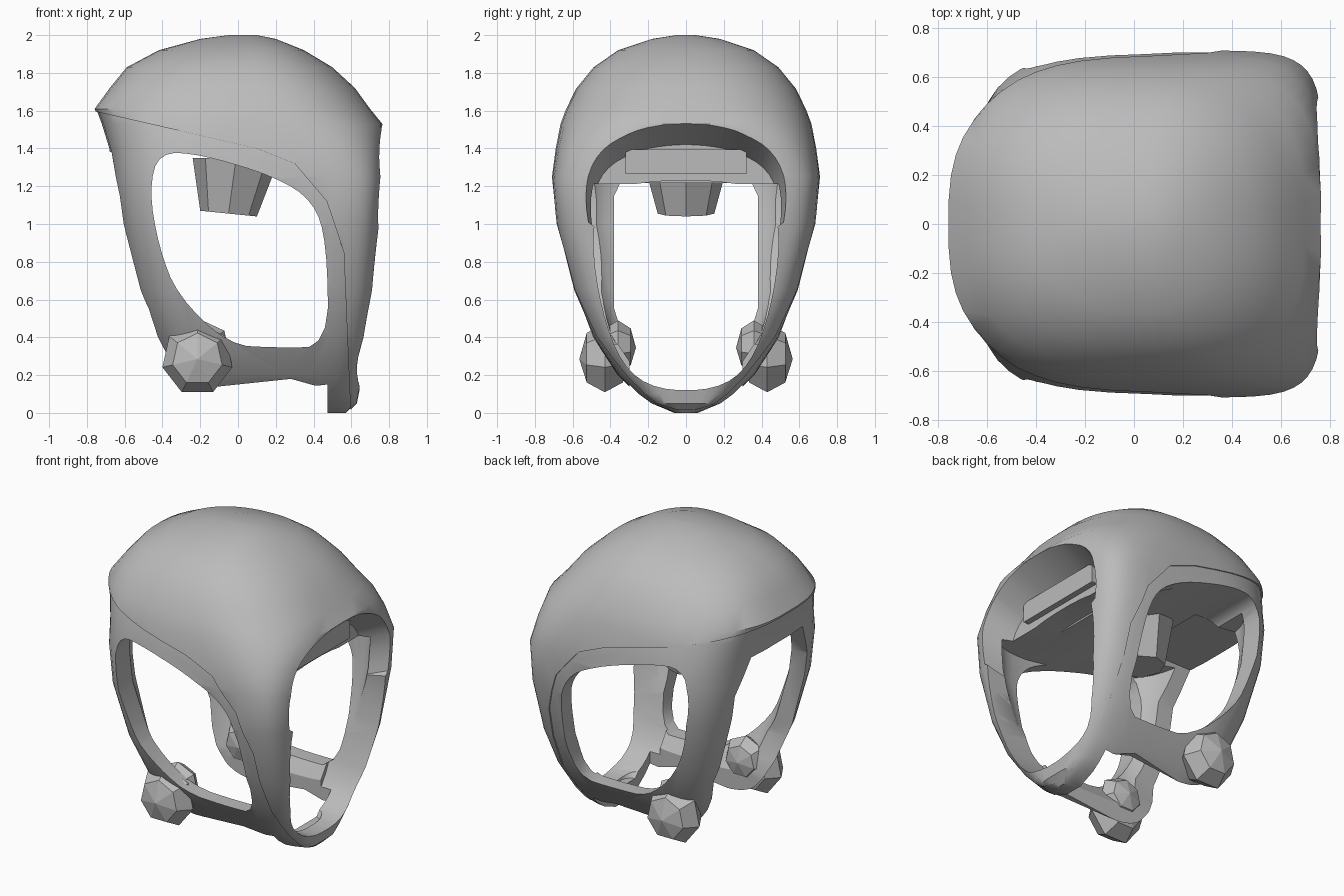
import bpy, bmesh, math
from mathutils import Matrix, Vector

old = bpy.data.objects.get("Cube")
if old:
    bpy.data.objects.remove(old, do_unlink=True)

grey = bpy.data.materials.new("plain_grey")
grey.use_nodes = True
colour = (0.5, 0.5, 0.5, 1)
grey.diffuse_color = colour
grey.node_tree.nodes["Principled BSDF"].inputs["Base Color"].default_value = colour

# Height, back x, front x, half width, back roundness, front roundness
LEVELS = [
    (0.0, -.25, .58, .08, 4, 4), (.05, -.28, .63, .2, 4, 5),
    (.1, -.3, .64, .27, 4, 5), (.2, -.36, .66, .37, 4, 5),
    (.4, -.46, .695, .5, 4, 6), (.65, -.55, .73, .605, 4, 6.5),
    (1.0, -.63, .755, .69, 4, 7), (1.25, -.67, .77, .71, 3.6, 6.5),
    (1.4, -.69, .77, .69, 3.3, 4.5), (1.53, -.73, .765, .665, 3, 3.2),
    (1.61, -.76, .7, .635, 2.8, 2.8), (1.72, -.68, .62, .58, 2.7, 2.5),
    (1.83, -.59, .5, .49, 2.5, 2.3), (1.92, -.42, .35, .36, 2.3, 2.2),
    (1.98, -.2, .2, .18, 2, 2), (2.0, -.05, .1, .05, 2, 2),
]
SIDES = 48


def mesh_object(name, bm):
    bmesh.ops.recalc_face_normals(bm, faces=bm.faces)
    mesh = bpy.data.meshes.new(name)
    bm.to_mesh(mesh)
    bm.free()
    mesh.materials.append(grey)
    obj = bpy.data.objects.new(name, mesh)
    bpy.context.collection.objects.link(obj)
    return obj


def head_volume(name, inset):
    """Stack rounded horizontal sections into a closed volume."""
    bm = bmesh.new()
    rings = []
    for z, back, front, half, p_back, p_front in LEVELS:
        ring = []
        for i in range(SIDES):
            a = math.tau * (i + .5) / SIDES
            c, s = math.cos(a), math.sin(a)
            p = p_front if c > 0 else p_back
            reach = (front if c > 0 else -back) - (.05 if c > 0 else -.05)
            reach = max(reach - inset, .02)
            x = .05 + math.copysign(abs(c) ** (2 / p), c) * reach
            y = math.copysign(abs(s) ** (2 / p), s) * max(half - inset, .02)
            ring.append(bm.verts.new((x, y, z)))
        rings.append(ring)
    for low, high in zip(rings, rings[1:]):
        for i in range(SIDES):
            j = (i + 1) % SIDES
            bm.faces.new((low[i], low[j], high[j], high[i]))
    bm.faces.new(rings[0][::-1])
    bm.faces.new(rings[-1])
    return mesh_object(name, bm)


def soften(points, rounds=2):
    """Cut the corners of a closed outline."""
    pts = [Vector(p) for p in points]
    for _ in range(rounds):
        pts = [q for a, b in zip(pts, pts[1:] + pts[:1])
               for q in (a.lerp(b, .25), a.lerp(b, .75))]
    return pts


def prism(name, outline, axis, start, end, taper=1):
    """Extrude an outline along x or y; taper widens the far end."""
    bm = bmesh.new()
    place = (lambda u, v, d: (d, u, v)) if axis == "x" else (lambda u, v, d: (u, d, v))
    near = [bm.verts.new(place(u, v, start)) for u, v in outline]
    far = [bm.verts.new(place(u * taper, v * taper, end)) for u, v in outline]
    bm.faces.new(near)
    bm.faces.new(far[::-1])
    for i in range(len(near)):
        bm.faces.new((near[i - 1], near[i], far[i], far[i - 1]))
    obj = mesh_object(name, bm)
    obj.hide_render = True
    return obj


def combine(target, tool, operation):
    mod = target.modifiers.new("cut", "BOOLEAN")
    mod.operation, mod.solver, mod.object = operation, "EXACT", tool
    bpy.context.view_layer.objects.active = target
    bpy.ops.object.modifier_apply(modifier=mod.name)


def mirrored(points):
    return points + [(-y, z) for y, z in reversed(points)]


# Cutters: hollow with a sloping ceiling, then the openings
cavity = head_volume("cavity_cutter", .11)
cavity.hide_render = True
room = prism("ceiling_limit", [(-.95, .11), (.95, .11), (.95, 1.2), (.35, 1.22),
                               (-.95, 1.42)], "y", -1, 1)
combine(cavity, room, "INTERSECT")

side_hole = prism("side_opening_cutter", soften([
    (-.42, 1.38), (-.2, 1.37), (.2, 1.25), (.4, 1.12), (.47, .9), (.48, .35),
    (.2, .345), (-.05, .36), (-.32, .62), (-.42, .88), (-.47, 1.18)]), "y", -1, 1)
face_hole = prism("face_opening_cutter", soften(mirrored([
    (.16, .12), (.34, .25), (.45, .55), (.5, .9), (.46, 1.14), (.25, 1.23)])),
    "x", .4, 1)
recess = prism("visor_recess_cutter", soften(mirrored([
    (.47, .85), (.505, 1.1), (.44, 1.29), (.26, 1.39), (.08, 1.42)])),
    "x", .56, .82, 1.1)
back_hole = prism("back_opening_cutter", mirrored([
    (.28, -.1), (.3, .3), (.38, .55), (.38, 1.15), (.27, 1.38)]), "x", -1, -.25)
under_hole = prism("underside_cutter", [
    (-1, -.1), (.48, -.1), (.46, .13), (.28, .18), (-.1, .14), (-1, .14)], "y", -1, 1)
middle_gap = prism("middle_gap_cutter", mirrored([(.3, -.1), (.3, .36)]), "x", -1, .475)

# Frame: columns, struts and lower bars left after cutting
cutters = (cavity, side_hole, face_hole, recess, back_hole, under_hole, middle_gap)
frame = head_volume("frame", .008)
for cutter in cutters:
    combine(frame, cutter, "DIFFERENCE")

# Crown: slightly proud dome with a sloping edge that runs down the front columns
crown = head_volume("crown", 0)
crown_limit = prism("crown_limit", [
    (-.95, 1.64), (.1, 1.4), (.3, 1.32), (.47, 1.12), (.56, .85), (.6, -.1),
    (.95, -.1), (.95, 2.2), (-.95, 2.2)], "y", -1, 1)
combine(crown, crown_limit, "INTERSECT")
for cutter in (cavity, face_hole, recess):
    combine(crown, cutter, "DIFFERENCE")

for helper in cutters + (room, crown_limit):
    bpy.data.objects.remove(helper, do_unlink=True)

for part in (frame, crown):
    bpy.ops.object.select_all(action="DESELECT")
    part.select_set(True)
    bpy.context.view_layer.objects.active = part
    bpy.ops.object.shade_smooth_by_angle(angle=math.radians(32))


def knob(name, centre, size):
    """Faceted drum whose axis points sideways."""
    bm = bmesh.new()
    bmesh.ops.create_uvsphere(bm, u_segments=7, v_segments=4, radius=1,
                              matrix=Matrix.Rotation(math.pi / 2, 4, "X"))
    for v in bm.verts:
        v.co = Vector(a * b + c for a, b, c in zip(v.co, size, centre))
    return mesh_object(name, bm)


# Faceted jaw knobs with smaller inner pads
for label, side in (("left", 1), ("right", -1)):
    knob(label + "_jaw_knob", (-.215, side * .43, .285), (.19, .135, .195))
    knob(label + "_inner_pad", (-.19, side * .36, .345), (.15, .095, .145))

# Visor bar set across the recess
bm = bmesh.new()
bmesh.ops.create_cube(bm, size=1)
for v in bm.verts:
    v.co = (.57 + v.co.x * .06, v.co.y * .64, 1.33 + v.co.z * .13)
mesh_object("visor_bar", bm)

# Tapered block hanging from the ceiling
bm = bmesh.new()
bmesh.ops.create_cone(bm, cap_ends=True, segments=8, radius1=.15, radius2=.23, depth=.3)
for v in bm.verts:
    low = v.co.z < 0
    v.co.x -= .05 if low else .01
    v.co.z += 1.2 - (.1 * v.co.x if low else 0)
mesh_object("ceiling_block", bm)
